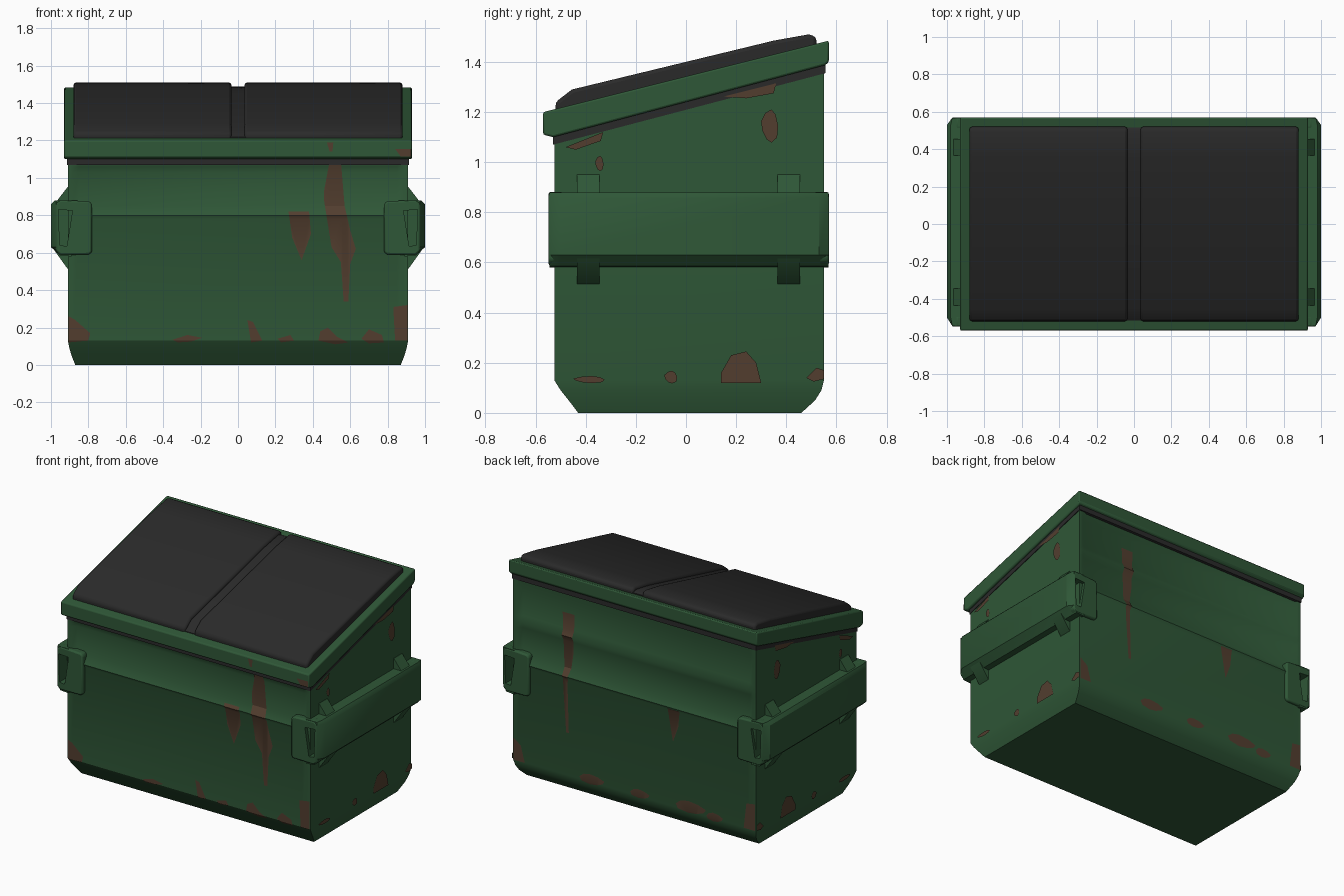
import bpy, bmesh, math
from mathutils import Vector

if "Cube" in bpy.data.objects:
    bpy.data.objects.remove(bpy.data.objects["Cube"])


def material(name, r, g, b):
    m = bpy.data.materials.new(name)
    m.diffuse_color = (r, g, b, 1)
    m.use_nodes = True
    m.node_tree.nodes["Principled BSDF"].inputs["Base Color"].default_value = m.diffuse_color
    return m


GREEN = material("green paint", 0.028, 0.095, 0.038)
BLACK = material("black plastic", 0.023, 0.023, 0.023)
RUST = material("rust", 0.085, 0.048, 0.028)


def finish(bm, name, mat, bevel=0):
    me = bpy.data.meshes.new(name)
    bm.to_mesh(me)
    bm.free()
    ob = bpy.data.objects.new(name, me)
    bpy.context.collection.objects.link(ob)
    me.materials.append(mat)
    if bevel:
        m = ob.modifiers.new("bevel", 'BEVEL')
        m.width, m.segments, m.limit_method = bevel, 2, 'ANGLE'
    return ob


def loft(name, rings, mat, bevel=0, ladder=False):
    """Skin a list of rings; caps are ngons or ladder-like quads."""
    bm = bmesh.new()
    vs = [[bm.verts.new(p) for p in r] for r in rings]
    n = len(rings[0])
    for a, b in zip(vs, vs[1:]):
        for i in range(n):
            j = (i + 1) % n
            bm.faces.new((a[i], a[j], b[j], b[i]))
    for r in (vs[0], vs[-1]):
        if ladder:
            for i in range(n // 2 - 1):
                bm.faces.new((r[i], r[i + 1], r[n - 2 - i], r[n - 1 - i]))
        else:
            bm.faces.new(r)
    bmesh.ops.recalc_face_normals(bm, faces=bm.faces)
    return finish(bm, name, mat, bevel)


def prism_x(name, yz, x0, x1, mat, bevel=0):
    return loft(name, [[(x, y, z) for y, z in yz] for x in (x0, x1)], mat, bevel)


def prism_y(name, xz, y0, y1, mat, bevel=0, s=1):
    return loft(name, [[(s * x, y, z) for x, z in xz] for y in (y0, y1)], mat, bevel)


def interp(table, z):
    for (z0, v0), (z1, v1) in zip(table, table[1:]):
        if z <= z1:
            return v0 + (v1 - v0) * max(0, z - z0) / (z1 - z0)
    return table[-1][1]


# wall tables: (z, offset) for front, back and half width
FRONT = [(0, -.43), (.05, -.468), (.09, -.50), (.13, -.525), (.78, -.525), (.80, -.537),
         (.85, -.505), (1.03, -.505), (1.05, -.51), (1.06, -.515), (1.07, -.52), (1.10, -.525)]
BACK = [(0, .46), (.05, .515), (.09, .54), (.13, .55), (.78, .55), (.80, .562),
        (.85, .53), (1.03, .53), (1.07, .55), (1.11, .53), (1.30, .53), (1.39, .55)]
WIDTH = [(0, .87), (.05, .89), (.12, .91), (2, .91)]

# body: recessed panels with ridges between plain ends
rings = []
for x in (-.91, -.885, -.85, .85, .885, .91):
    mid = abs(x) < .86
    f = [(z, y if mid or z < .13 else -.525) for z, y in FRONT]
    b = [(z, y if mid or z < .13 else .55) for z, y in BACK]
    rings.append([(x * interp(WIDTH, z) / .91, y, z) for z, y in f + b[::-1]])
loft("body", rings, GREEN, ladder=True)

# sloping rim and dark seal under it
prism_x("rim", [(-.57, 1.11), (-.57, 1.20), (.57, 1.485), (.57, 1.40), (.555, 1.387), (-.53, 1.10)],
        -.93, .93, GREEN, .008)
prism_x("rim_seal", [(-.53, 1.07), (-.53, 1.14), (.556, 1.42), (.556, 1.355)], -.914, .914, BLACK)

# two lids and the lower strip between them
LID = [(-.52, 1.19), (-.52, 1.24), (-.455, 1.29), (.35, 1.485), (.49, 1.51), (.52, 1.50), (.52, 1.44)]
prism_x("left_lid", LID, -.88, -.035, BLACK, .014)
prism_x("right_lid", LID, .035, .88, BLACK, .014)
prism_x("lid_divider", [(y * .99, z - .022) for y, z in LID], -.04, .04, BLACK)

# fork pockets on both sides
SLEEVE = [(.89, .58), (.95, .585), (1.0, .63), (1.0, .86), (.98, .88), (.89, .88)]
FLANGE = [(.78, .605), (.795, .59), (.95, .588), (.975, .61), (.975, .865), (.95, .882), (.795, .875), (.78, .86)]
HOLE = [(.885, .825), (.96, .83), (.953, .64), (.915, .635)]
for s, side in ((-1, "left"), (1, "right")):
    rings = [[(s * min(x, lim), y, z) for x, z in SLEEVE]
             for y, lim in ((-.545, .972), (-.50, 1), (.53, 1), (.568, .972))]
    parts = [loft(side + "_fork_pocket", rings, GREEN),
             prism_y(side + "_front_pocket_plate", FLANGE, -.549, -.49, GREEN, .01, s),
             prism_y(side + "_back_pocket_plate", FLANGE, .51, .57, GREEN, .01, s)]
    for end, y0, y1 in (("front", -.7, -.46), ("back", .48, .7)):
        cut = prism_y(side + "_" + end + "_slot_cutter", HOLE, y0, y1, GREEN, 0, s)
        cut.hide_render = True
        cut.hide_viewport = True
        cut.display_type = 'WIRE'
        for p in parts:
            m = p.modifiers.new("slot", 'BOOLEAN')
            m.operation, m.object = 'DIFFERENCE', cut
    # gussets above and below the pocket
    for i, y in enumerate((-.39, .41)):
        prism_y(f"{side}_upper_gusset_{i}", [(.90, .95), (.912, .95), (.97, .875), (.90, .875)],
                y - .045, y + .045, GREEN, 0, s)
        prism_y(f"{side}_lower_gusset_{i}", [(.90, .51), (.912, .515), (.998, .635), (.90, .635)],
                y - .045, y + .045, GREEN, 0, s)


def rust(name, wall, pts):
    """Flat patch (u, z) draped over a wall of the body."""
    bm = bmesh.new()
    bm.faces.new([bm.verts.new((u, 0, z)) for u, z in pts])
    bmesh.ops.triangulate(bm, faces=bm.faces[:])
    for z, _ in FRONT[:8] + BACK[8:]:
        bmesh.ops.bisect_plane(bm, geom=bm.verts[:] + bm.edges[:] + bm.faces[:],
                               plane_co=(0, 0, z), plane_no=(0, 0, 1))
    for v in bm.verts:
        u, _, z = v.co
        side = interp(WIDTH, z) + .007
        v.co = {"front": (u, interp(FRONT, z) - .004, z), "back": (u, interp(BACK, z) + .004, z),
                "rim": (u, -.573, z), "left": (-side, u, z), "right": (side, u, z)}[wall]
    out = Vector({"front": (0, -1, 0), "rim": (0, -1, 0), "back": (0, 1, 0),
                  "left": (-1, 0, 0), "right": (1, 0, 0)}[wall])
    bm.normal_update()
    for f in bm.faces:
        if f.normal.dot(out) < 0:
            f.normal_flip()
    finish(bm, name, RUST)


def blob(cu, cz, ru, rz, n=9):
    return [(cu + ru * (1 + .15 * math.sin(5 * i)) * math.cos(2 * math.pi * i / n),
             cz + rz * (1 + .15 * math.cos(7 * i)) * math.sin(2 * math.pi * i / n)) for i in range(n)]


# rust runs and spots on the front
STREAK = [(.49, 1.09), (.55, 1.09), (.57, .85), (.60, .72), (.63, .62), (.60, .54), (.59, .34),
          (.565, .34), (.55, .55), (.50, .63), (.50, .85), (.46, .88), (.46, .93)]
DRIP = [(.27, .82), (.38, .82), (.39, .70), (.34, .56), (.29, .68)]
FRONT_SPOTS = [STREAK, DRIP,
               [(-.905, .26), (-.87, .24), (-.79, .17), (-.80, .13), (-.905, .12)],
               [(-.35, .135), (-.27, .16), (-.19, .145), (-.25, .125), (-.32, .12)],
               [(.05, .24), (.08, .23), (.13, .13), (.07, .12)],
               [(.21, .14), (.28, .16), (.30, .13), (.23, .12)],
               [(.43, .13), (.44, .18), (.48, .20), (.53, .15), (.59, .12), (.52, .11)],
               [(.66, .14), (.70, .19), (.77, .16), (.78, .12), (.70, .115)],
               [(.83, .31), (.905, .32), (.905, .13), (.84, .13), (.87, .22)]]
for i, p in enumerate(FRONT_SPOTS):
    rust(f"front_rust_{i}", "front", p)
rust("rim_rust_0", "rim", [(.84, 1.155), (.925, 1.155), (.925, 1.115), (.87, 1.115)])
rust("rim_rust_1", "rim", [(.475, 1.19), (.51, 1.19), (.505, 1.14), (.49, 1.14)])

# rust on the back
BACK_SPOTS = [[(.46, 1.22), (.55, 1.22), (.54, .95), (.53, .70), (.51, .42), (.49, .42), (.50, .75), (.47, .95)],
              [(-.25, .79), (-.34, .79), (-.33, .68), (-.29, .57), (-.27, .68)],
              blob(.32, .15, .09, .035), blob(-.04, .15, .07, .03), blob(-.42, .16, .11, .04),
              blob(-.60, .14, .06, .03),
              [(-.84, .30), (-.905, .31), (-.905, .13), (-.82, .13)],
              [(.85, .24), (.905, .28), (.905, .13), (.82, .13)]]
for i, p in enumerate(BACK_SPOTS):
    rust(f"back_rust_{i}", "back", p)

# rust on both ends
END_SPOTS = [blob(.335, 1.145, .033, .065), blob(-.345, .995, .016, .03),
             [(.15, 1.262), (.36, 1.315), (.35, 1.275), (.24, 1.255)],
             [(-.48, 1.06), (-.33, 1.12), (-.34, 1.085), (-.44, 1.05)],
             blob(-.385, .133, .06, .014), blob(-.06, .143, .025, .025),
             [(.14, .12), (.14, .16), (.18, .23), (.24, .245), (.28, .20), (.30, .12)],
             [(.48, .14), (.52, .18), (.55, .17), (.55, .135), (.51, .125)]]
for side in ("left", "right"):
    for i, p in enumerate(END_SPOTS):
        rust(f"{side}_rust_{i}", side, p)

# smooth shading with crisp edges
bpy.ops.object.select_all(action='DESELECT')
for ob in bpy.context.scene.objects:
    if not ob.hide_render:
        ob.select_set(True)
        bpy.context.view_layer.objects.active = ob
bpy.ops.object.shade_smooth_by_angle(angle=math.radians(32))
